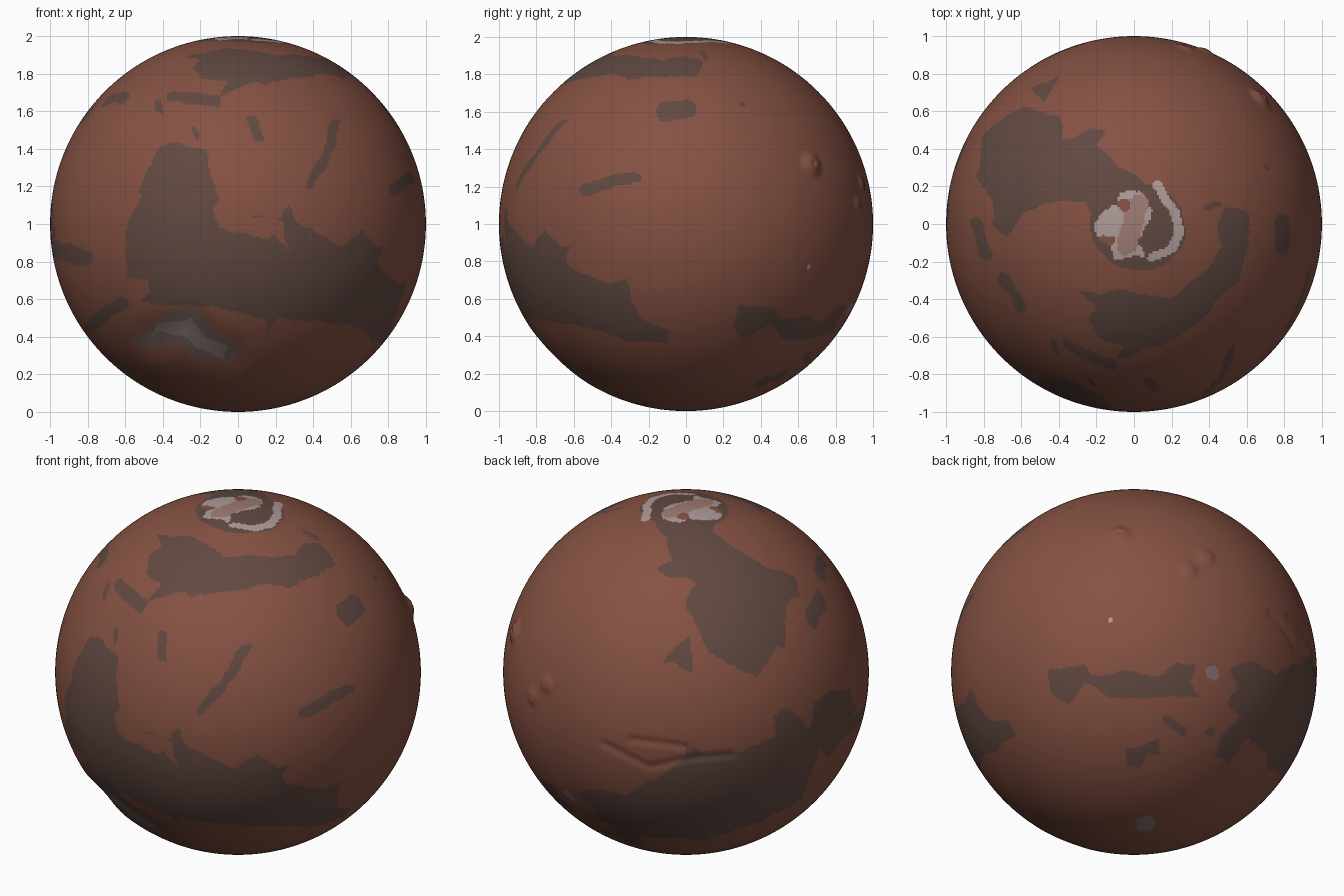
import bpy, bmesh
from math import sin, cos, tan, pi, radians
from mathutils import Vector, noise

if "Cube" in bpy.data.objects:
    bpy.data.objects.remove(bpy.data.objects["Cube"])

COLOURS = {
    "rust_soil": (0.235, 0.083, 0.055),
    "dark_rock": (0.120, 0.066, 0.053),
    "polar_ice": (0.42, 0.33, 0.32),
    "dusty_ice": (0.34, 0.20, 0.17),
    "basin_rim": (0.170, 0.108, 0.098),
    "basin_floor": (0.225, 0.170, 0.165),
}
NAMES = list(COLOURS)


def make_material(name, rgb):
    mat = bpy.data.materials.new(name)
    mat.use_nodes = True
    mat.diffuse_color = (*rgb, 1)
    shader = mat.node_tree.nodes["Principled BSDF"]
    shader.inputs["Base Color"].default_value = (*rgb, 1)
    shader.inputs["Roughness"].default_value = 0.9
    return mat


# Flat map sheets: each one projects the globe along a direction
def sheet(azimuth, elevation, base=0):
    a, e = radians(azimuth), radians(elevation)
    toward = Vector((cos(a) * cos(e), sin(a) * cos(e), sin(e)))
    across = Vector((-sin(a), cos(a), 0))
    return across, toward.cross(across), toward, base


SHEETS = {
    "front": sheet(-90, 0, 1),
    "side": sheet(0, 0, 1),
    "top": sheet(-90, 90),
    "back": sheet(125, 27),
    "below": sheet(52, -27),
}


def project(p, name):
    across, up, toward, base = SHEETS[name]
    return p.dot(across), p.dot(up) + base, p.dot(toward)


def on_globe(name, u, v):
    across, up, toward, base = SHEETS[name]
    v -= base
    return across * u + up * v + toward * max(0, 1 - u * u - v * v) ** 0.5


def in_outline(u, v, pts):
    inside = False
    for (ax, ay), (bx, by) in zip(pts, pts[1:] + pts[:1]):
        if (ay > v) != (by > v) and u < ax + (v - ay) * (bx - ax) / (by - ay):
            inside = not inside
    return inside


def path_distance(u, v, pts):
    best = 9
    for (ax, ay), (bx, by) in zip(pts, pts[1:] or pts):
        dx, dy = bx - ax, by - ay
        t = ((u - ax) * dx + (v - ay) * dy) / (dx * dx + dy * dy + 1e-9)
        t = min(1, max(0, t))
        best = min(best, ((u - ax - t * dx) ** 2 + (v - ay - t * dy) ** 2) ** 0.5)
    return best


patches = []


# A region is a filled outline; a stroke is a path with a width
def region(colour, view, *pts, width=0):
    us, vs = [p[0] for p in pts], [p[1] for p in pts]
    box = (min(us) - width, max(us) + width, min(vs) - width, max(vs) + width)
    patches.append((NAMES.index(colour), view, list(pts), width, box))


def stroke(colour, view, width, *pts):
    region(colour, view, *pts, width=width)


# Great southern dark plains
region("dark_rock", "front", (-.42, 1.4), (-.33, 1.44), (-.17, 1.4), (-.15, 1.28), (-.1, 1.13),
       (-.13, 1.07), (-.1, .98), (.13, .93), (.2, .95), (.27, .85), (.23, 1.05), (.27, 1.1),
       (.33, .98), (.45, .87), (.6, .83), (.66, .98), (.74, .87), (.78, .5), (.73, .37),
       (.7, .45), (.45, .48), (.2, .5), (.17, .42), (.14, .5), (-.1, .56), (-.4, .57),
       (-.53, .58), (-.46, .64), (-.48, .7), (-.6, .72), (-.59, 1), (-.52, 1.12), (-.5, 1.27))
region("dark_rock", "side", (-.99, 1.05), (-.93, .98), (-.82, .88), (-.74, .97), (-.72, .87),
       (-.62, .88), (-.66, .78), (-.42, .68), (-.32, .7), (-.25, .5), (-.08, .43), (-.1, .37),
       (-.25, .37), (-.4, .41), (-.58, .45), (-.7, .53))
# Eastern plains and the low southern band
region("dark_rock", "below", (-.5, -.04), (-.3, -.02), (-.25, -.08), (-.1, -.05), (.1, -.08),
       (.2, 0), (.3, 0), (.28, -.1), (.33, -.18), (.2, -.18), (-.1, -.2), (-.3, -.13),
       (-.38, -.23), (-.48, -.17))
region("dark_rock", "below", (.5, -.02), (.62, .03), (.7, 0), (.8, -.04), (.88, 0), (.9, -.35),
       (.8, -.58), (.74, -.5), (.7, -.33), (.6, -.4), (.5, -.52), (.42, -.5), (.45, -.38),
       (.57, -.28), (.48, -.2), (.55, -.12))
region("dark_rock", "below", (-.07, -.47), (.05, -.45), (.12, -.4), (.13, -.49), (.05, -.5),
       (.02, -.57), (-.06, -.55))
region("dark_rock", "back", (-.55, -.68), (-.35, -.7), (-.15, -.6), (0, -.5), (0, -.42),
       (.1, -.48), (.25, -.47), (.4, -.42), (.5, -.37), (.48, -.27), (.54, -.22), (.62, -.27),
       (.74, -.42), (.64, -.7), (.4, -.84), (.1, -.93), (-.2, -.92), (-.4, -.85))
region("dark_rock", "back", (.7, -.2), (.78, -.13), (.9, -.1), (.93, -.22), (.88, -.32),
       (.78, -.48), (.68, -.4))
# Northern dark plains
region("dark_rock", "top", (-.3, -.35), (-.2, -.37), (-.05, -.35), (.18, -.4), (.28, -.33),
       (.4, -.25), (.47, -.12), (.44, 0), (.47, .08), (.55, .1), (.62, .05), (.6, -.15),
       (.55, -.3), (.45, -.4), (.37, -.5), (.25, -.58), (.15, -.65), (0, -.68), (-.1, -.74),
       (-.07, -.65), (-.2, -.6), (-.25, -.5), (-.2, -.45))
region("dark_rock", "top", (-.8, .48), (-.6, .63), (-.4, .57), (-.37, .45), (-.22, .5),
       (-.15, .5), (-.2, .42), (-.1, .33), (.05, .22), (.1, .1), (-.2, 0), (-.25, .12),
       (-.37, .12), (-.5, .1), (-.6, .05), (-.68, -.07), (-.75, 0), (-.75, .12), (-.84, .25))
region("dark_rock", "top", (-.56, .72), (-.4, .79), (-.44, .71), (-.49, .65))
# Scattered dark streaks and spots
for view, width, pts in (
        ("top", .03, [(-.84, 0), (-.78, -.17)]), ("top", .03, [(-.7, -.29), (-.6, -.43)]),
        ("top", .025, [(-.35, -.63), (-.28, -.69), (-.12, -.75)]),
        ("top", .015, [(.38, .08), (.44, .1)]),
        ("front", .03, [(.08, 1.56), (.11, 1.46)]), ("front", .012, [(-.24, 1.5), (-.21, 1.47)]),
        ("front", .022, [(.52, 1.54), (.46, 1.34), (.39, 1.21)]),
        ("front", .02, [(-.42, 1.65), (-.41, 1.61)]),
        ("front", .045, [(-.98, .87), (-.82, .82)]), ("front", .035, [(-.78, .46), (-.62, .58)]),
        ("side", .05, [(-.11, 1.6), (0, 1.61)]), ("side", .014, [(.3, 1.63)]),
        ("side", .03, [(-.54, 1.18), (-.38, 1.23), (-.27, 1.25)]),
        ("below", .03, [(.39, -.37)]), ("below", .025, [(.15, -.3), (.25, -.37)])):
    stroke("dark_rock", view, width, *pts)

# Southern basin with a paler floor
BASIN = [(-.56, .4), (-.42, .5), (-.35, .55), (-.22, .55), (-.12, .42), (0, .36), (.01, .3),
         (-.05, .24), (-.25, .3), (-.35, .36), (-.47, .33), (-.55, .34)]
region("basin_rim", "front", *BASIN)
region("basin_floor", "front", (-.5, .38), (-.42, .46), (-.25, .49), (-.18, .39), (-.05, .34),
       (-.08, .27), (-.2, .32), (-.3, .4), (-.42, .41))

# Polar cap: dark collar, dusty centre, bright rims
stroke("dark_rock", "top", .23, (.0, -.01), (.04, -.02))
region("polar_ice", "top", (-.21, 0), (-.17, .07), (-.1, .1), (-.08, .17), (.03, .18), (.1, .08),
       (.1, .02), (.05, -.03), (.03, -.1), (.07, -.17), (-.1, -.18), (-.13, -.1), (-.2, -.06))
stroke("dusty_ice", "top", .06, (.02, .1), (-.02, -.02), (-.03, -.1))
stroke("rust_soil", "top", .035, (-.06, .1))
stroke("rust_soil", "top", .02, (-.17, -.08), (-.12, -.09))
stroke("polar_ice", "top", .025, (.13, .2), (.17, .13), (.22, .05), (.24, -.03), (.2, -.13),
       (.1, -.18))
# Small frost spots
stroke("basin_floor", "below", .03, (.39, -.04), (.41, -.05))
stroke("polar_ice", "below", .015, (-.16, .23))
stroke("basin_floor", "below", .035, (.04, -.86), (.08, -.86))

# Volcanoes: centre, radius, height
VOLCANOES = [(on_globe("side", .67, 1.32), .09, .028), (on_globe("back", -.76, -.09), .07, .016),
             (Vector((.38, .92, .1)).normalized(), .07, .014)]
CANYONS = [[(-.45, -.42), (-.2, -.55), (.05, -.5), (.25, -.48)], [(-.3, -.4), (0, -.44)]]


def smooth(t):
    t = min(1, max(0, t))
    return t * t * (3 - 2 * t)


def height(p):
    h = 0
    for centre, radius, rise in VOLCANOES:
        d = (p - centre).length / radius
        if d < 1:
            h += rise * (smooth(1 - d) - 0.6 * smooth(1 - d * 4))
    u, v, w = project(p, "front")
    if w > 0 and v < 0.7 and abs(u + .27) < 0.5:
        h -= 0.018 * smooth(1 - path_distance(u, v, [(-.45, .4), (-.28, .45), (-.06, .3)]) / 0.16)
    u, v, w = project(p, "back")
    if w > 0 and v < -.3 and abs(u) < 0.6:
        for path in CANYONS:
            h -= 0.007 * smooth(1 - path_distance(u, v, path) / 0.035)
    return h


def colour_index(p):
    q = p + noise.noise_vector(p * 9) * 0.016 + noise.noise_vector(p * 24) * 0.007
    spots = {name: project(q, name) for name in SHEETS}
    for index, view, pts, width, box in reversed(patches):
        u, v, w = spots[view]
        if w > 0 and box[0] <= u <= box[1] and box[2] <= v <= box[3]:
            if path_distance(u, v, pts) < width if width else in_outline(u, v, pts):
                return index
    return 0


# Globe: an evenly divided cube blown up into a ball
bm = bmesh.new()
bmesh.ops.create_cube(bm, size=2)
bmesh.ops.subdivide_edges(bm, edges=bm.edges[:], cuts=139, use_grid_fill=True)
for vert in bm.verts:
    vert.co = Vector([tan(c * pi / 4) for c in vert.co]).normalized()
for face in bm.faces:
    face.material_index = colour_index(face.calc_center_median().normalized())
    face.smooth = True
for vert in bm.verts:
    vert.co *= 1 + height(vert.co)
    vert.co.z += 1
mesh = bpy.data.meshes.new("planet_globe")
bm.to_mesh(mesh)
bm.free()
for name, rgb in COLOURS.items():
    mesh.materials.append(make_material(name, rgb))
globe = bpy.data.objects.new("planet_globe", mesh)
bpy.context.collection.objects.link(globe)
